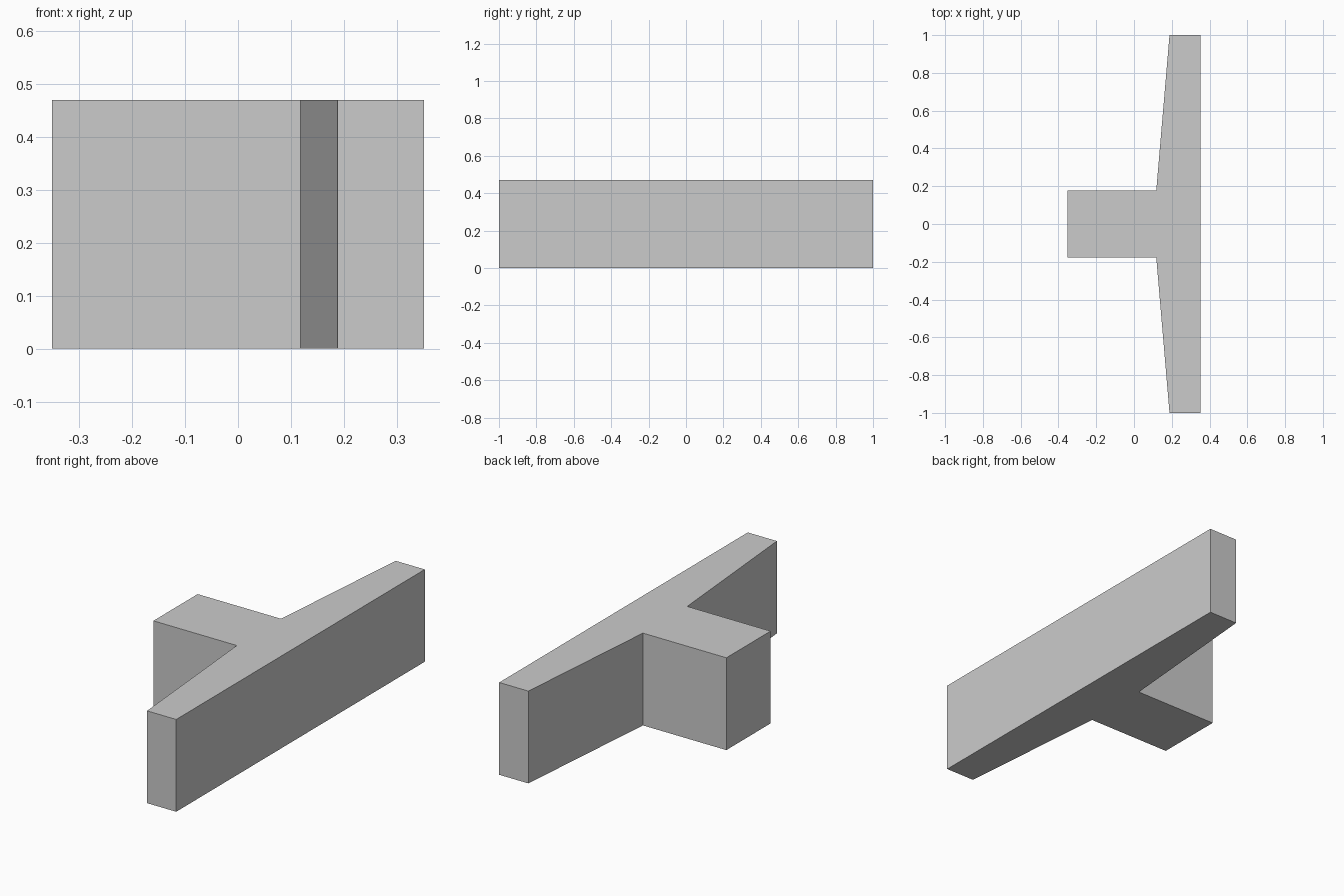
import bpy
import bmesh

cube = bpy.data.objects.get("Cube")
if cube:
    bpy.data.objects.remove(cube, do_unlink=True)

HEIGHT = 0.47
BACK_X, STEM_X = 0.352, -0.352     # flat wall face and stem end
ROOT_X, TIP_X = 0.118, 0.188       # tapered flange at its root and tip
STEM_Y, TIP_Y = 0.178, 1.0

# Plain grey material
grey = bpy.data.materials.new("light grey")
grey.use_nodes = True
colour = (0.6, 0.6, 0.6, 1)
grey.diffuse_color = colour
grey.node_tree.nodes["Principled BSDF"].inputs["Base Color"].default_value = colour

# T-shaped plan: one half, mirrored across y
half = [(BACK_X, TIP_Y), (TIP_X, TIP_Y), (ROOT_X, STEM_Y), (STEM_X, STEM_Y)]
plan = half + [(x, -y) for x, y in reversed(half)]

# Extrude the plan upward into a solid
bm = bmesh.new()
base = bm.faces.new([bm.verts.new((x, y, 0)) for x, y in plan])
top = bmesh.ops.extrude_face_region(bm, geom=[base], use_keep_orig=True)
bmesh.ops.translate(bm, vec=(0, 0, HEIGHT),
                    verts=[v for v in top["geom"] if isinstance(v, bmesh.types.BMVert)])
bmesh.ops.recalc_face_normals(bm, faces=bm.faces)

mesh = bpy.data.meshes.new("tapered_tee_beam")
bm.to_mesh(mesh)
bm.free()
mesh.materials.append(grey)
beam = bpy.data.objects.new("tapered_tee_beam", mesh)
bpy.context.collection.objects.link(beam)
